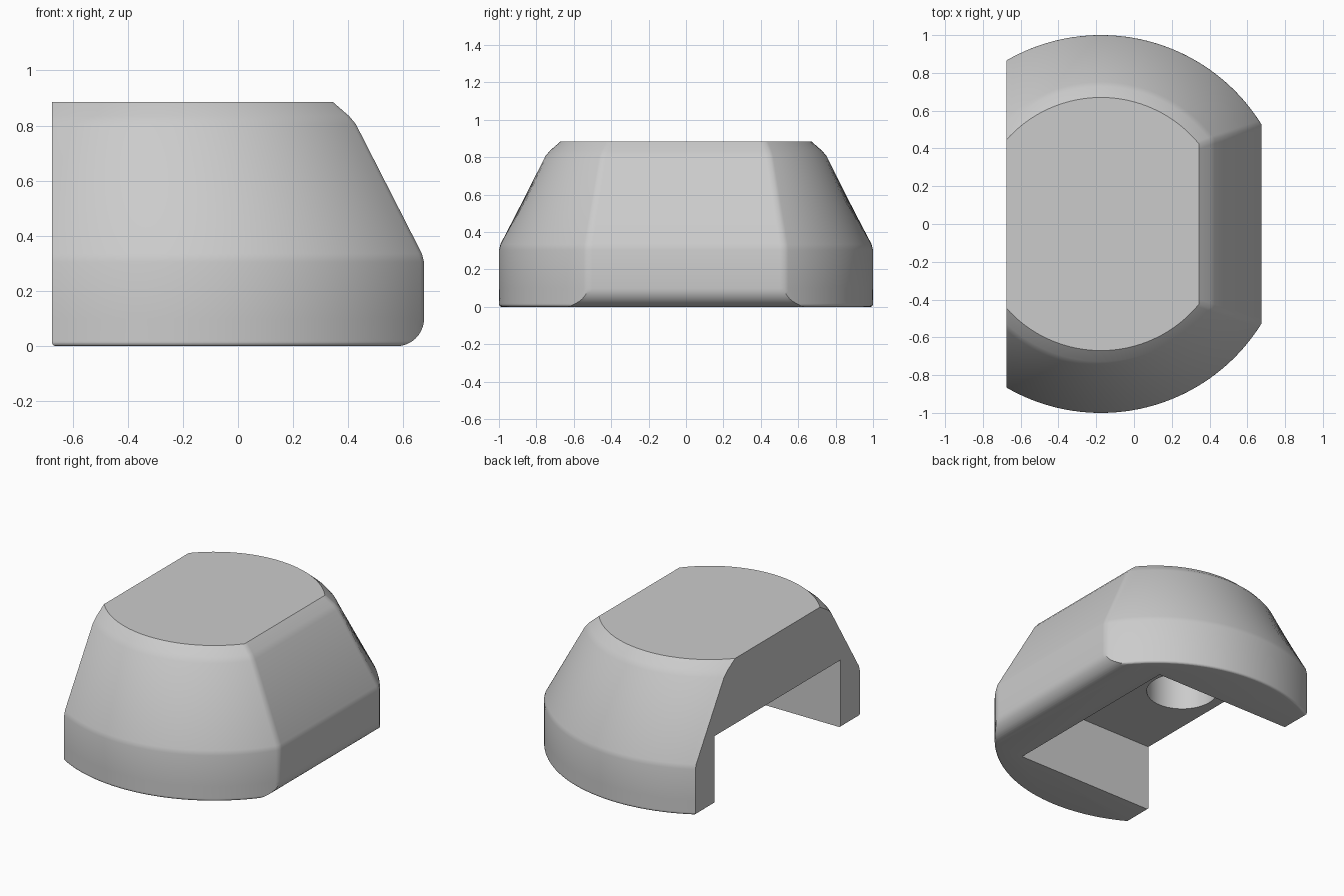
import bpy, bmesh
from math import acos, cos, sin, pi, sqrt

cube = bpy.data.objects.get("Cube")
if cube:
    bpy.data.objects.remove(cube, do_unlink=True)

CX, FLAT_X, BACK_X = -0.175, 0.675, -0.675    # arc centre, flat side, cut side
SHOULDER, NECK, TOP = 0.32, 0.82, 0.885
EDGE, ROUND, SOFT = 0.015, 0.10, 0.015
ARC_STEPS = 40

grey = bpy.data.materials.new("plain grey")
grey.use_nodes = True
colour = (0.6, 0.6, 0.6, 1)
grey.diffuse_color = colour
grey.node_tree.nodes["Principled BSDF"].inputs["Base Color"].default_value = colour


def fillet(z, r):
    return r - sqrt(max(0, r * r - (r - z) ** 2)) if z < r else 0


def taper(z):
    """Inward offset of the wall above the shoulder."""
    if z <= SHOULDER:
        return 0
    if z <= NECK:
        return 0.255 * (z - SHOULDER) / (NECK - SHOULDER)
    return 0.255 + 0.075 * (z - NECK) / (TOP - NECK)


def ring(z):
    """Round outline, truncated on two sides, at height z."""
    radius = 1 - taper(z) - fillet(z, EDGE)
    flat = FLAT_X - taper(z) - fillet(z, ROUND)
    back = BACK_X + fillet(z, EDGE)
    start = acos((flat - CX) / radius)
    end = acos((back - CX) / radius)
    steps = [0, 0.015] + [i / ARC_STEPS for i in range(1, ARC_STEPS + 1)]
    half = [(flat, radius * sin(start) - 0.025)]
    for t in steps:
        a = start + (end - start) * t
        half.append((CX + radius * cos(a), radius * sin(a)))
    points = half + [(x, -y) for x, y in reversed(half)]
    return [(x, y, z) for x, y in points]


# Body: stacked outlines with a rounded base and a soft shoulder
levels = {r * (1 - cos(i * pi / 2 / n))
          for r, n in ((EDGE, 4), (ROUND, 10)) for i in range(n + 1)}
levels |= {SHOULDER - SOFT, SHOULDER + SOFT, NECK - SOFT, NECK + SOFT, TOP}
bm = bmesh.new()
rings = [[bm.verts.new(p) for p in ring(z)] for z in sorted(levels)]
for low, high in zip(rings, rings[1:]):
    for i in range(len(low)):
        j = (i + 1) % len(low)
        bm.faces.new((low[i], low[j], high[j], high[i]))
bm.faces.new(rings[0][::-1])
bm.faces.new(rings[-1])
bmesh.ops.recalc_face_normals(bm, faces=bm.faces)
mesh = bpy.data.meshes.new("body")
bm.to_mesh(mesh)
bm.free()
body = bpy.data.objects.new("body", mesh)
bpy.context.collection.objects.link(body)
mesh.materials.append(grey)


def cut(cutter):
    cutter.hide_render = True
    cutter.data.materials.append(grey)
    bpy.context.view_layer.objects.active = body
    mod = body.modifiers.new("cut", "BOOLEAN")
    mod.operation, mod.solver, mod.object = "DIFFERENCE", "EXACT", cutter
    bpy.ops.object.modifier_apply(modifier=mod.name)
    bpy.data.objects.remove(cutter, do_unlink=True)


# Slot, open below and on the cut side
bpy.ops.mesh.primitive_cube_add(size=1, location=(-0.325, 0, 0))
slot = bpy.context.object
slot.name, slot.scale = "slot_cutter", (1.35, 1.33, 0.9)
bpy.context.view_layer.update()
cut(slot)

# Blind round hole in the slot ceiling
bpy.ops.mesh.primitive_cylinder_add(vertices=48, radius=0.22, depth=0.4,
                                    location=(-0.39, 0, 0.52))
hole = bpy.context.object
hole.name = "hole_cutter"
cut(hole)

bpy.ops.object.select_all(action="DESELECT")
body.select_set(True)
bpy.context.view_layer.objects.active = body
bpy.ops.object.shade_smooth_by_angle(angle=0.61)
